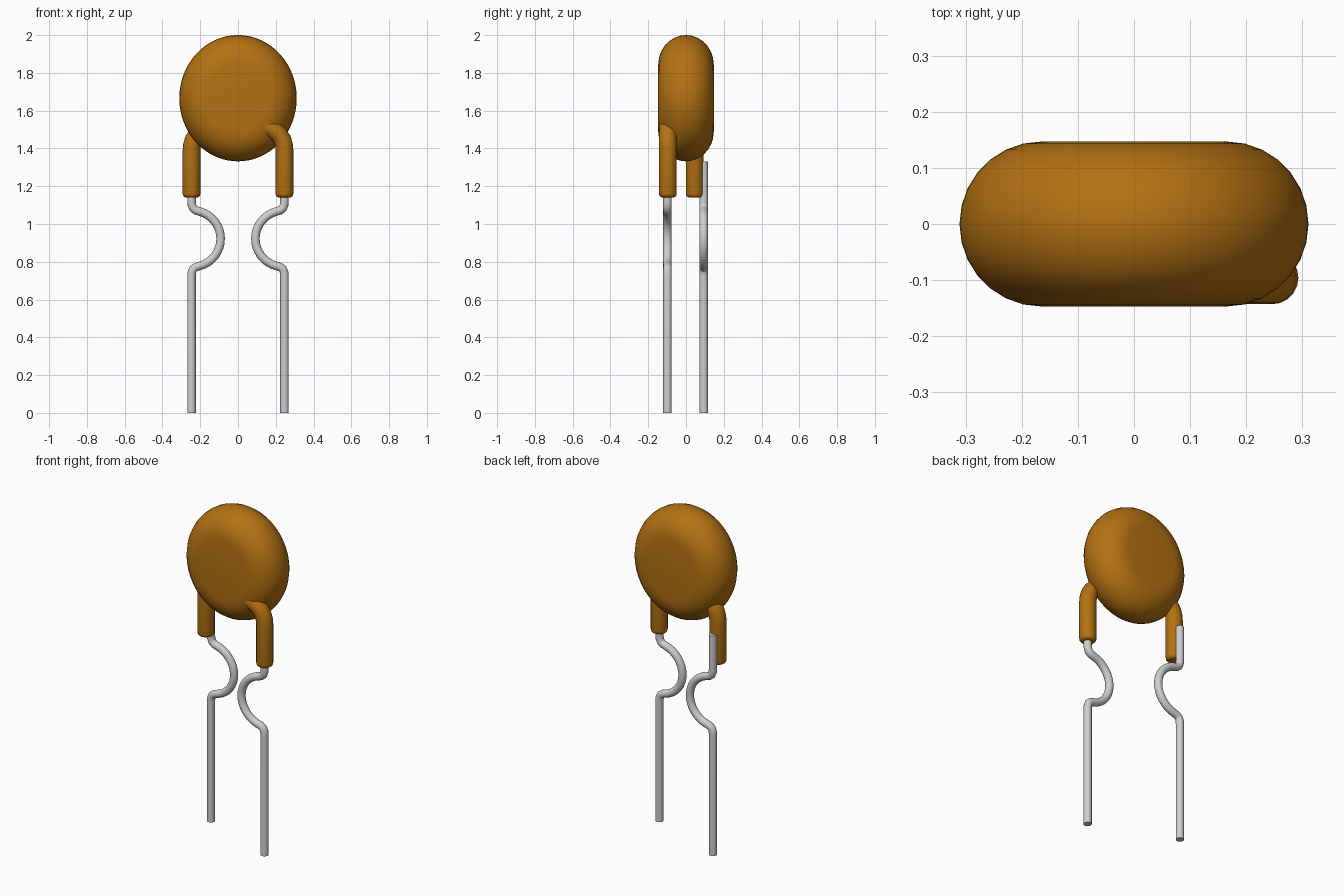
import bpy, bmesh, math
from mathutils import Vector

cube = bpy.data.objects.get("Cube")
if cube:
    bpy.data.objects.remove(cube, do_unlink=True)


def material(name, rgb, rough):
    m = bpy.data.materials.new(name)
    m.use_nodes = True
    m.diffuse_color = (*rgb, 1)
    b = m.node_tree.nodes["Principled BSDF"]
    b.inputs["Base Color"].default_value = (*rgb, 1)
    b.inputs["Roughness"].default_value = rough
    return m


COAT = material("orange brown coating", (0.45, 0.165, 0.006), 0.5)
METAL = material("tinned metal", (0.62, 0.62, 0.62), 0.4)


def finish(name, bm, mat):
    bmesh.ops.recalc_face_normals(bm, faces=bm.faces)
    me = bpy.data.meshes.new(name)
    bm.to_mesh(me)
    bm.free()
    ob = bpy.data.objects.new(name, me)
    bpy.context.collection.objects.link(ob)
    me.materials.append(mat)
    bpy.ops.object.select_all(action='DESELECT')
    ob.select_set(True)
    bpy.context.view_layer.objects.active = ob
    bpy.ops.object.shade_smooth_by_angle(angle=math.radians(35))
    return ob


def skin(bm, rings):
    """Join closed vertex rings into a capped surface."""
    n = len(rings[0])
    for a, b in zip(rings, rings[1:]):
        for i in range(n):
            j = (i + 1) % n
            bm.faces.new((a[i], a[j], b[j], b[i]))
    bm.faces.new(rings[0])
    bm.faces.new(rings[-1][::-1])


def tube(name, path, y, side, mat, n=20):
    """Sweep a circle along (x, z, radius) points lying at depth y."""
    bm = bmesh.new()
    pts = [Vector((side * x, y, z)) for x, z, r in path]
    rings = []
    for k, p in enumerate(pts):
        t = (pts[min(k + 1, len(pts) - 1)] - pts[max(k - 1, 0)]).normalized()
        across = t.cross(Vector((0, 1, 0)))
        r = path[k][2]
        rings.append([bm.verts.new(p + r * (math.cos(a) * across + math.sin(a) * Vector((0, 1, 0))))
                      for a in (2 * math.pi * i / n for i in range(n))])
    skin(bm, rings)
    return finish(name, bm, mat)


# Coated disc: rounded rim, flat front and back, slightly taller than wide
bm = bmesh.new()
rings = []
SEG, STEPS = 64, 14
for k in range(STEPS + 1):
    a = -math.pi / 2 + math.pi * k / STEPS
    r, y = 0.165 + 0.146 * math.cos(a), 0.147 * math.sin(a)
    rings.append([bm.verts.new((r * math.cos(t), y, 1.666 + 1.075 * r * math.sin(t)))
                  for t in (2 * math.pi * i / SEG for i in range(SEG))])
skin(bm, rings)
finish("coated_disc", bm, COAT)

# Lead wire: straight leg, inward loop, short straight top
W = 0.0225
lead = [(0.246, 0.0), (0.246, 0.725), (0.244, 0.745), (0.237, 0.762), (0.223, 0.772)]
for i in range(17):
    a = math.radians(255 - 150 * i / 16)
    lead.append((0.241 + 0.149 * math.cos(a), 0.922 + 0.149 * math.sin(a)))
lead += [(0.223, 1.072), (0.237, 1.083), (0.244, 1.10), (0.246, 1.12), (0.246, 1.33)]
lead = [(x, z, W) for x, z in lead]

# Coating sleeve: rounded lower end, top bending into the disc
S = 0.047
sleeve = [(0.246, 1.14, 0.030), (0.246, 1.144, 0.039), (0.246, 1.151, 0.045), (0.246, 1.162, S),
          (0.246, 1.39, S), (0.243, 1.42, S), (0.234, 1.448, S), (0.219, 1.472, S),
          (0.198, 1.490, S), (0.170, 1.505, S), (0.13, 1.52, S)]

for label, side, wire_y, sleeve_y in (("left", 1, -0.098, -0.096), ("right", -1, 0.094, 0.046)):
    tube(label + "_lead_wire", lead, wire_y, side, METAL)
    tube(label + "_coating_sleeve", sleeve, sleeve_y, side, COAT)
